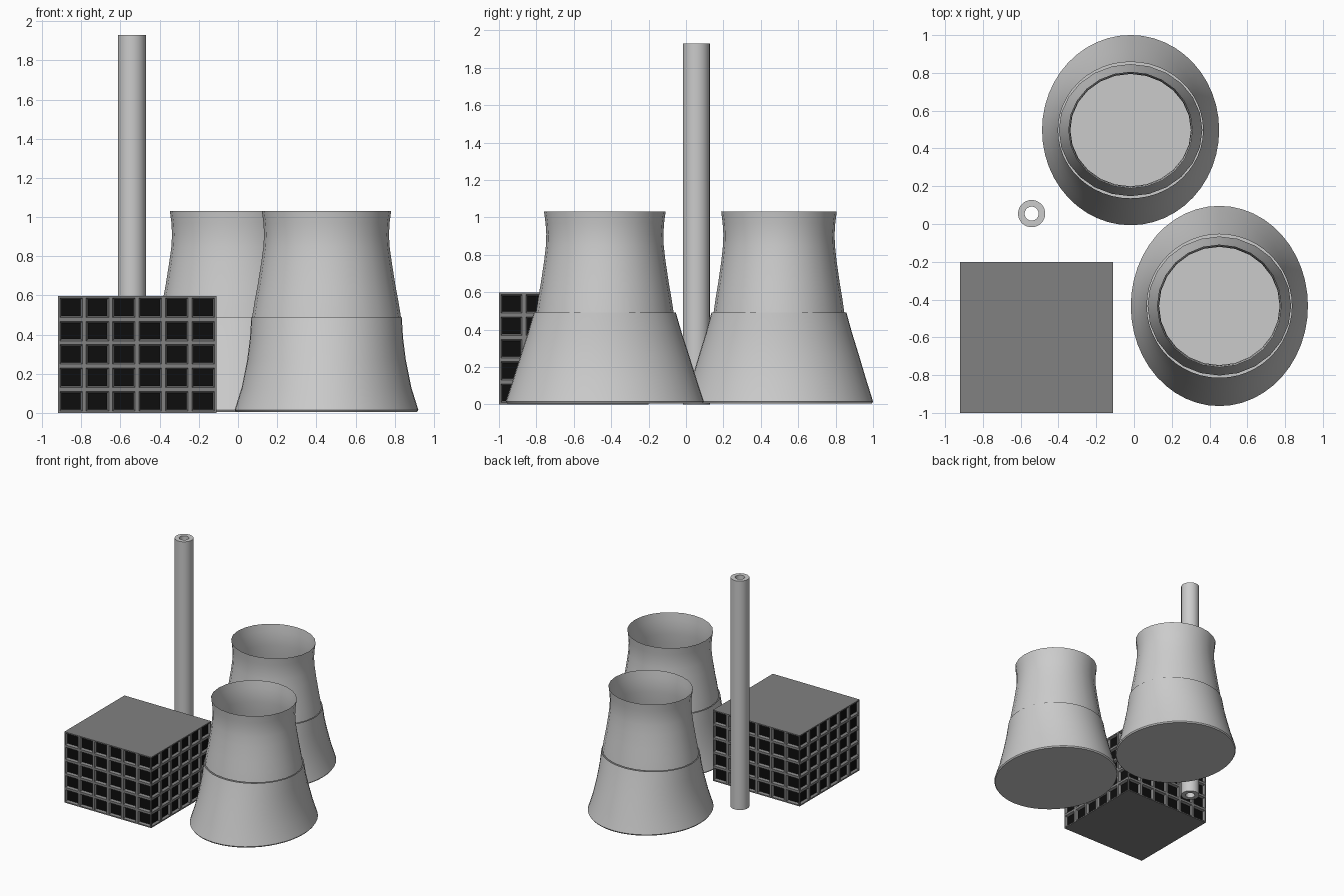
import bpy, bmesh
from math import sin, cos, pi

if "Cube" in bpy.data.objects:
    bpy.data.objects.remove(bpy.data.objects["Cube"])


def material(name, v):
    m = bpy.data.materials.new(name)
    m.diffuse_color = (v, v, v, 1)
    m.use_nodes = True
    m.node_tree.nodes["Principled BSDF"].inputs["Base Color"].default_value = m.diffuse_color
    return m


def add_object(name, bm, loc=(0, 0, 0), smooth=True):
    mesh = bpy.data.meshes.new(name)
    bm.to_mesh(mesh)
    bm.free()
    ob = bpy.data.objects.new(name, mesh)
    ob.location = loc
    bpy.context.collection.objects.link(ob)
    if smooth:
        bpy.ops.object.select_all(action='DESELECT')
        ob.select_set(True)
        bpy.context.view_layer.objects.active = ob
        bpy.ops.object.shade_smooth_by_angle(angle=0.6)
    return ob


def loft(name, profile, loc, sides, cap=False, closed=False):
    """Stack elliptical rings given as (z, x radius, y radius)."""
    bm = bmesh.new()
    rings = [[bm.verts.new((rx * cos(2 * pi * i / sides),
                            ry * sin(2 * pi * i / sides), z))
              for i in range(sides)] for z, rx, ry in profile]
    pairs = list(zip(rings, rings[1:]))
    if closed:
        pairs.append((rings[-1], rings[0]))
    for a, b in pairs:
        for i in range(sides):
            j = (i + 1) % sides
            bm.faces.new((a[i], a[j], b[j], b[i]))
    if cap:
        bm.faces.new(rings[0][::-1])
    return add_object(name, bm, loc)


# Cooling towers: flared, floored skirt below and waisted open shell above
skirt = [(0.005, 0.462, 0.523), (0.015, 0.469, 0.530), (0.13, 0.433, 0.492),
         (0.27, 0.405, 0.448), (0.38, 0.391, 0.412), (0.49, 0.384, 0.380)]
shell = [(0.49, 0.380, 0.368), (0.57, 0.367, 0.356), (0.65, 0.352, 0.342),
         (0.77, 0.333, 0.324), (0.85, 0.322, 0.315), (0.91, 0.319, 0.313),
         (0.97, 0.322, 0.317), (1.03, 0.330, 0.325)]
for label, x, y, sy in (("front", 0.452, -0.434, 1.0), ("back", -0.018, 0.497, 0.95)):
    for part, prof, n in (("skirt", skirt, 48), ("shell", shell, 24)):
        loft(f"{label}_cooling_tower_{part}",
             [(z, rx, ry * sy) for z, rx, ry in prof], (x, y, 0), n,
             cap=part == "skirt")

# Chimney: hollow tube
loft("chimney", [(0, 0.072, 0.072), (1.93, 0.072, 0.072),
                 (1.93, 0.037, 0.037), (0, 0.037, 0.037)],
     (-0.542, 0.055, 0), 32, closed=True)

# Turbine hall: four walls of window cells
x0, x1, y0, y1, height = -0.92, -0.11, -1.0, -0.2, 0.597
cols, rows = 6, 5
corners = [(x0, y0), (x1, y0), (x1, y1), (x0, y1)]
bm = bmesh.new()
for k in range(4):
    (ax, ay), (bx, by) = corners[k], corners[(k + 1) % 4]

    def vert(i, j):
        t = i / cols
        return bm.verts.new((ax + (bx - ax) * t, ay + (by - ay) * t, height * j / rows))

    for i in range(cols):
        for j in range(rows):
            bm.faces.new([vert(i, j), vert(i + 1, j), vert(i + 1, j + 1), vert(i, j + 1)])
bmesh.ops.remove_doubles(bm, verts=bm.verts, dist=1e-4)
cells = list(bm.faces)
# Roof and floor
bmesh.ops.holes_fill(bm, edges=[e for e in bm.edges if e.is_boundary], sides=0)
bmesh.ops.recalc_face_normals(bm, faces=bm.faces)
# Frames with splayed reveals, then dark recessed panes
bmesh.ops.inset_individual(bm, faces=cells, thickness=0.014)
bmesh.ops.inset_individual(bm, faces=cells, thickness=0.012, depth=-0.018)
for f in cells:
    f.material_index = 1
hall = add_object("turbine_hall", bm, smooth=False)
hall.data.materials.append(material("dark_grey", 0.22))
hall.data.materials.append(material("black", 0.004))
